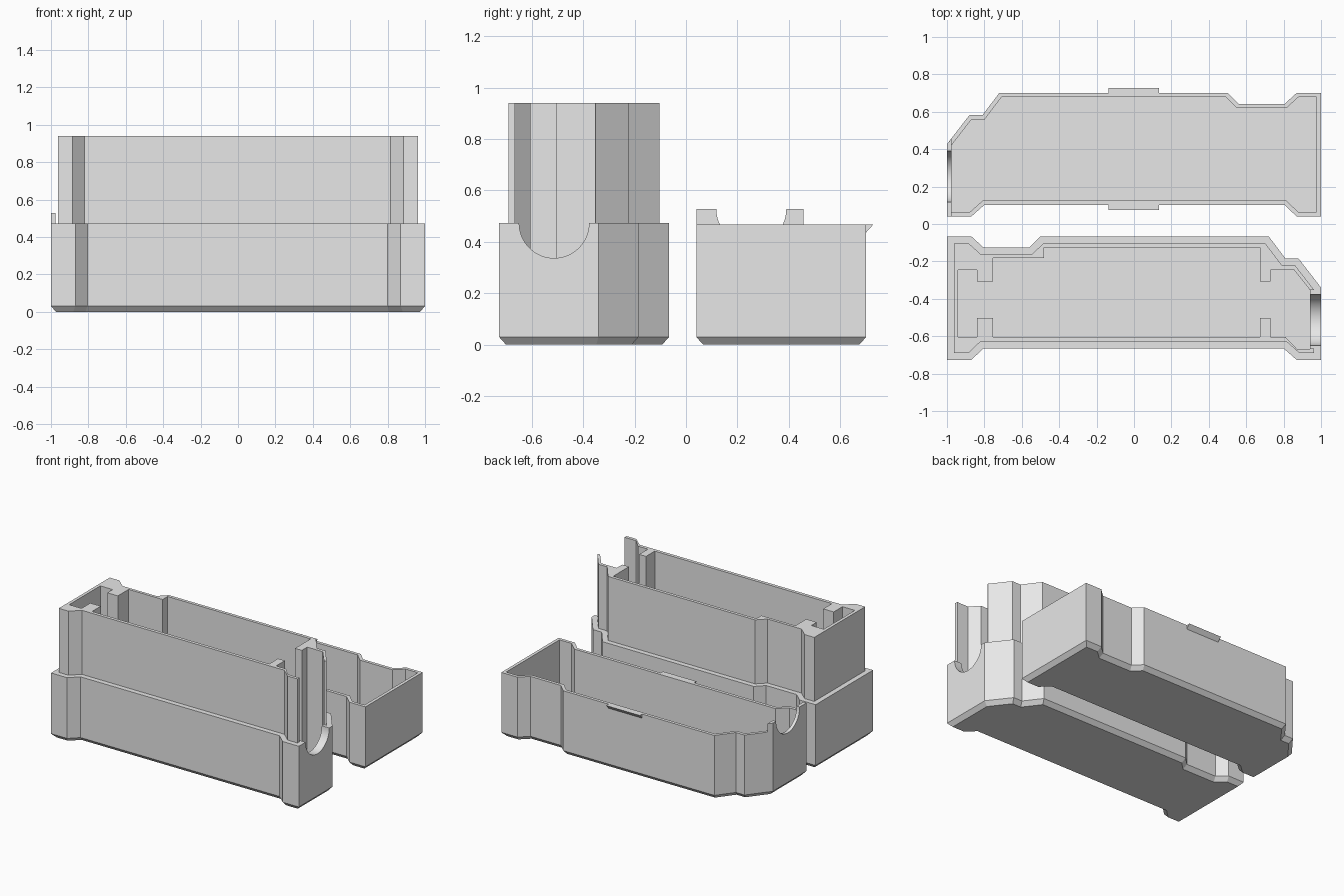
import bpy, bmesh, math
from mathutils import Vector, Matrix

if "Cube" in bpy.data.objects:
    bpy.data.objects.remove(bpy.data.objects["Cube"], do_unlink=True)

grey = bpy.data.materials.new("plain grey")
grey.use_nodes = True
grey.diffuse_color = (0.8, 0.8, 0.8, 1)
grey.node_tree.nodes["Principled BSDF"].inputs["Base Color"].default_value = (0.8, 0.8, 0.8, 1)


def finish(name, bm):
    bmesh.ops.recalc_face_normals(bm, faces=bm.faces)
    mesh = bpy.data.meshes.new(name)
    bm.to_mesh(mesh)
    bm.free()
    mesh.materials.append(grey)
    obj = bpy.data.objects.new(name, mesh)
    bpy.context.collection.objects.link(obj)
    return obj


def loft(name, layers):
    """Solid through stacked outlines, each given as (points, height)."""
    bm = bmesh.new()
    rings = [[bm.verts.new((x, y, z)) for x, y in pts] for pts, z in layers]
    n = len(rings[0])
    for low, high in zip(rings, rings[1:]):
        for i in range(n):
            j = (i + 1) % n
            bm.faces.new((low[i], low[j], high[j], high[i]))
    bm.faces.new(rings[0][::-1])
    bm.faces.new(rings[-1])
    return finish(name, bm)


def inset(pts, d):
    """Mitred inward offset of a counter-clockwise outline."""
    out = []
    for i, p in enumerate(pts):
        a, b, c = Vector(pts[i - 1]), Vector(p), Vector(pts[(i + 1) % len(pts)])
        e, f = (b - a).normalized(), (c - b).normalized()
        n, m = Vector((-e.y, e.x)), Vector((-f.y, f.x))
        out.append(tuple(b + (n + m) * d / (1 + n.dot(m))))
    return out


def rect(x0, x1, y0, y1):
    return [(x0, y0), (x1, y0), (x1, y1), (x0, y1)]


def round_cutter(x, y, z, r):
    bm = bmesh.new()
    turn = Matrix.Translation((x, y, z)) @ Matrix.Rotation(math.pi / 2, 4, "Y")
    bmesh.ops.create_cone(bm, cap_ends=True, segments=64, radius1=r, radius2=r,
                          depth=0.2, matrix=turn)
    return finish("cutter", bm)


def cut(obj, cutter):
    mod = obj.modifiers.new("cut", "BOOLEAN")
    mod.operation, mod.solver, mod.object = "DIFFERENCE", "EXACT", cutter
    cutter.hide_render = True
    bpy.context.view_layer.update()
    result = obj.evaluated_get(bpy.context.evaluated_depsgraph_get())
    mesh = bpy.data.meshes.new_from_object(result)
    obj.modifiers.clear()
    obj.data = mesh
    bpy.data.objects.remove(cutter, do_unlink=True)


# Shared outline of both halves, counter-clockwise
outline = [(-1, -.727), (-.87, -.727), (-.805, -.665), (.8, -.665), (.87, -.727), (1, -.727),
           (1, -.34), (.88, -.185), (.81, -.185), (.72, -.066), (-.5, -.066),
           (-.56, -.125), (-.805, -.125), (-.87, -.066), (-1, -.066)]
CHAMFER, LEDGE, RIM, NOTCH = .027, .473, .94, .136

# Base: outer shell with a taller inner wall
inner = inset(outline, .037)
base = loft("base_box", [(inset(outline, CHAMFER), 0), (outline, .03), (outline, LEDGE),
                         (inner, LEDGE), (inner, RIM)])

# Base cavity, leaving the corner blocks and divider ribs
cavity = [(-.94, -.604), (-.84, -.604), (-.84, -.503), (-.755, -.503), (-.755, -.604),
          (.675, -.604), (.675, -.503), (.73, -.503), (.73, -.604), (.81, -.604),
          (.87, -.667), (.94, -.667), (.94, -.352), (.855, -.245), (.73, -.245),
          (.73, -.307), (.675, -.307), (.675, -.126), (-.48, -.126), (-.48, -.183),
          (-.755, -.183), (-.755, -.307), (-.84, -.307), (-.84, -.245), (-.94, -.245)]
cut(base, loft("cutter", [(cavity, .04), (cavity, 1.1)]))

# Open end of the inner wall and the round notch under it
opening = rect(.9, 1.1, -.666, -.354)
cut(base, loft("cutter", [(opening, LEDGE), (opening, 1.1)]))
cut(base, round_cutter(1, -.513, LEDGE, NOTCH))

# Lid: mirrored outline, lying open side up behind the base
SHIFT, LID_TOP, EAR_TOP = .767, .467, .527
lid_outline = [(-x, y + SHIFT) for x, y in reversed(outline)]
lid = loft("lid_box", [(inset(lid_outline, CHAMFER), 0), (lid_outline, .03),
                       (lid_outline, LID_TOP)])
lid_cavity = inset(lid_outline, .023)
cut(lid, loft("cutter", [(lid_cavity, .03), (lid_cavity, 1.1)]))

# Raised ears on the lid end, either side of its notch
strip = [(-1, .04), (-.976, .04), (-.976, .457), (-1, .427)]
ears = loft("lid_ears", [(strip, LID_TOP), (strip, EAR_TOP)])
for part in (lid, ears):
    cut(part, round_cutter(-1, SHIFT - .513, EAR_TOP, NOTCH))

# Wedge clips on the long sides of the lid
for name, y, side in (("front_clip", .102, -1), ("back_clip", .701, 1)):
    tip, root = y + side * .027, y - side * .004
    lo, hi = sorted((root, tip))
    foot = sorted((root, y))
    loft(name, [(rect(-.137, .133, *foot), LID_TOP - .03),
                (rect(-.137, .133, lo, hi), LID_TOP)])

# Smooth only the round notches
bpy.ops.object.select_all(action="DESELECT")
for obj in (base, lid, ears):
    obj.select_set(True)
bpy.context.view_layer.objects.active = base
bpy.ops.object.shade_smooth_by_angle(angle=math.radians(20))
